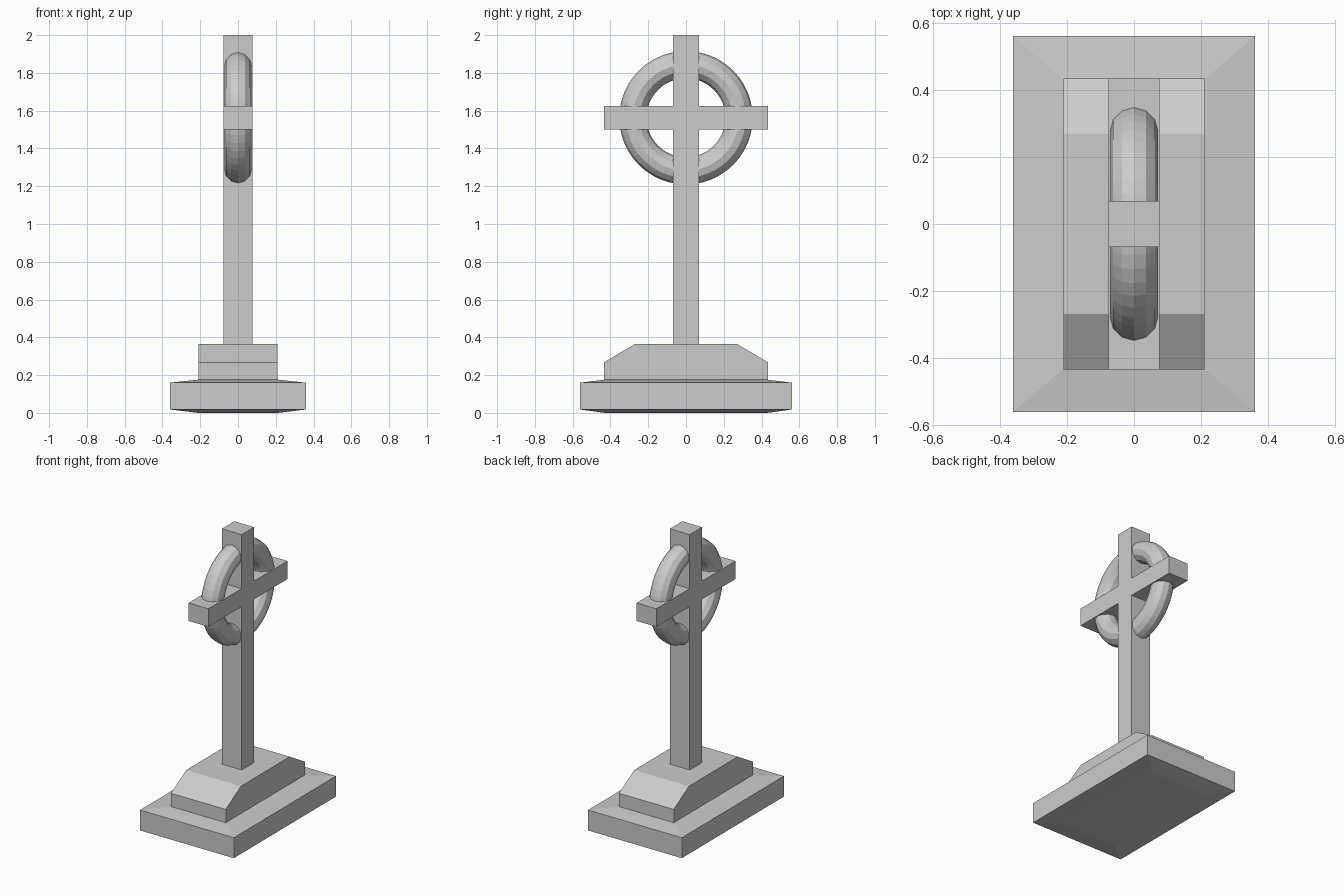
import bpy, bmesh, math

if "Cube" in bpy.data.objects:
    bpy.data.objects.remove(bpy.data.objects["Cube"])


def finish(name, bm):
    bmesh.ops.recalc_face_normals(bm, faces=bm.faces)
    mesh = bpy.data.meshes.new(name)
    bm.to_mesh(mesh)
    bm.free()
    obj = bpy.data.objects.new(name, mesh)
    bpy.context.collection.objects.link(obj)
    return obj


def extrude_profile(name, half_outline, half_x):
    """Mirror a (y, z) half outline across y = 0 and extrude it along x."""
    outline = half_outline + [(-y, z) for y, z in reversed(half_outline)]
    bm = bmesh.new()
    face = bm.faces.new([bm.verts.new((-half_x, y, z)) for y, z in outline])
    geom = bmesh.ops.extrude_face_region(bm, geom=[face])["geom"]
    moved = [v for v in geom if isinstance(v, bmesh.types.BMVert)]
    bmesh.ops.translate(bm, verts=moved, vec=(2 * half_x, 0, 0))
    return finish(name, bm)


def stacked_rectangles(name, levels):
    """Loft rectangles given as (half_x, half_y, z)."""
    bm = bmesh.new()
    rings = [[bm.verts.new((sx * x, sy * y, z))
              for sx, sy in ((-1, -1), (1, -1), (1, 1), (-1, 1))]
             for x, y, z in levels]
    for low, high in zip(rings, rings[1:]):
        for i in range(4):
            j = (i + 1) % 4
            bm.faces.new((low[i], low[j], high[j], high[i]))
    bm.faces.new(rings[0])
    bm.faces.new(rings[-1])
    return finish(name, bm)


# Slab with slightly swollen top and bottom
stacked_rectangles("base_slab", [(0.21, 0.43, 0.0), (0.36, 0.56, 0.018),
                                 (0.36, 0.56, 0.16), (0.21, 0.43, 0.176)])

# Plinth sloping towards both ends
extrude_profile("plinth", [(0.434, 0.17), (0.434, 0.268), (0.268, 0.366)], 0.21)

# Shaft and crossbar in one piece
extrude_profile("cross", [(0.068, 0.36), (0.068, 1.5), (0.434, 1.5),
                          (0.434, 1.625), (0.068, 1.625), (0.068, 2.0)], 0.076)

# Ring around the crossing
bpy.ops.mesh.primitive_torus_add(
    location=(0, 0, 1.5625), rotation=(0, math.pi / 2, 0),
    major_radius=0.281, minor_radius=0.072,
    major_segments=48, minor_segments=12)
bpy.context.object.name = "ring"
